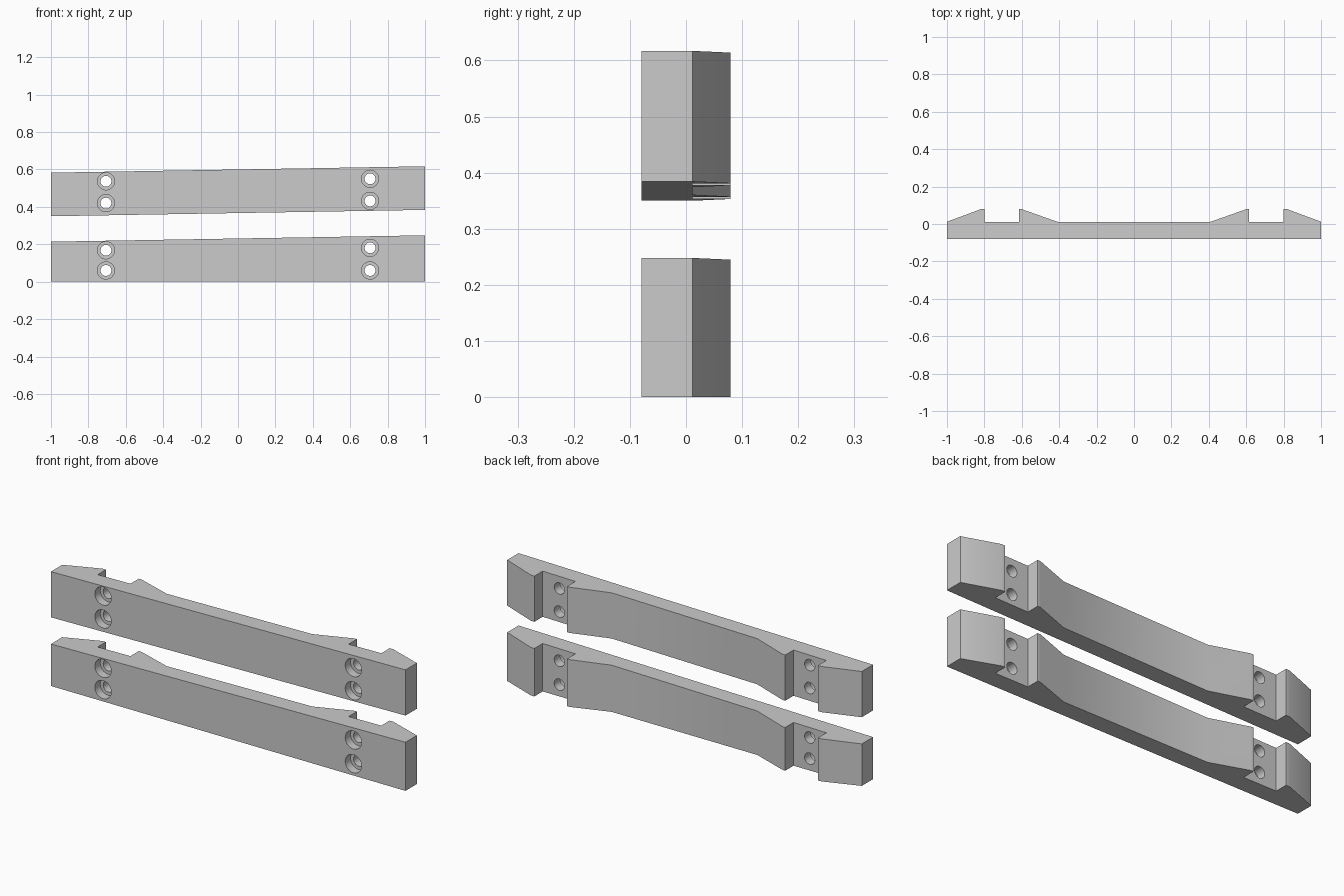
import bpy, bmesh, math

cube = bpy.data.objects.get("Cube")
if cube:
    bpy.data.objects.remove(cube, do_unlink=True)

grey = bpy.data.materials.new("light_grey")
grey.use_nodes = True
colour = (0.6, 0.6, 0.6, 1)
grey.diffuse_color = colour
grey.node_tree.nodes["Principled BSDF"].inputs["Base Color"].default_value = colour

FRONT, WEB, PAD = -0.079, 0.012, 0.079
HOLE_X = 0.706


def add_object(name, bm):
    bmesh.ops.recalc_face_normals(bm, faces=bm.faces)
    mesh = bpy.data.meshes.new(name)
    bm.to_mesh(mesh)
    bm.free()
    obj = bpy.data.objects.new(name, mesh)
    bpy.context.collection.objects.link(obj)
    mesh.materials.append(grey)
    return obj


def hole_cutter(holes):
    """Stepped counterbore cutters along y, all in one mesh."""
    bm = bmesh.new()
    steps = [(0.046, -0.12), (0.046, -0.036), (0.029, -0.036), (0.029, 0.06)]
    n = 40
    for x, z in holes:
        rings = [[bm.verts.new((x + r * math.cos(math.tau * i / n), y,
                                z + r * math.sin(math.tau * i / n)))
                  for i in range(n)] for r, y in steps]
        bm.faces.new(rings[0])
        bm.faces.new(rings[-1])
        for a, b in zip(rings, rings[1:]):
            for i in range(n):
                j = (i + 1) % n
                bm.faces.new((a[i], a[j], b[j], b[i]))
    return add_object("hole_cutter", bm)


def bar(name, bottom, top, holes):
    """Plan outline extruded in z between two sloping lines."""
    half = [(1, FRONT), (1, WEB), (0.82, PAD), (0.8, PAD), (0.8, WEB),
            (0.615, WEB), (0.615, PAD), (0.6, PAD), (0.41, WEB)]
    outline = half + [(-x, y) for x, y in reversed(half)]

    def height(line, x):
        return line[0] + (line[1] - line[0]) * (x + 1) / 2

    bm = bmesh.new()
    low = [bm.verts.new((x, y, height(bottom, x))) for x, y in outline]
    high = [bm.verts.new((x, y, height(top, x))) for x, y in outline]
    bm.faces.new(low)
    bm.faces.new(high)
    for i in range(len(low)):
        j = (i + 1) % len(low)
        bm.faces.new((low[i], low[j], high[j], high[i]))
    obj = add_object(name, bm)

    # Drill the counterbored screw holes
    cutter = hole_cutter(holes)
    cutter.hide_render = True
    mod = obj.modifiers.new("screw_holes", 'BOOLEAN')
    mod.operation = 'DIFFERENCE'
    mod.solver = 'EXACT'
    mod.object = cutter
    bpy.ops.object.select_all(action='DESELECT')
    obj.select_set(True)
    bpy.context.view_layer.objects.active = obj
    bpy.ops.object.modifier_apply(modifier=mod.name)
    bpy.data.objects.remove(cutter, do_unlink=True)
    bpy.ops.object.shade_smooth_by_angle(angle=math.radians(30))


# Lower bar has a level bottom; the upper one slopes on both edges
bar("lower_bar", (0, 0), (0.214, 0.248),
    [(-HOLE_X, 0.168), (-HOLE_X, 0.06), (HOLE_X, 0.181), (HOLE_X, 0.06)])
bar("upper_bar", (0.35, 0.384), (0.583, 0.617),
    [(-HOLE_X, 0.537), (-HOLE_X, 0.42), (HOLE_X, 0.55), (HOLE_X, 0.432)])
